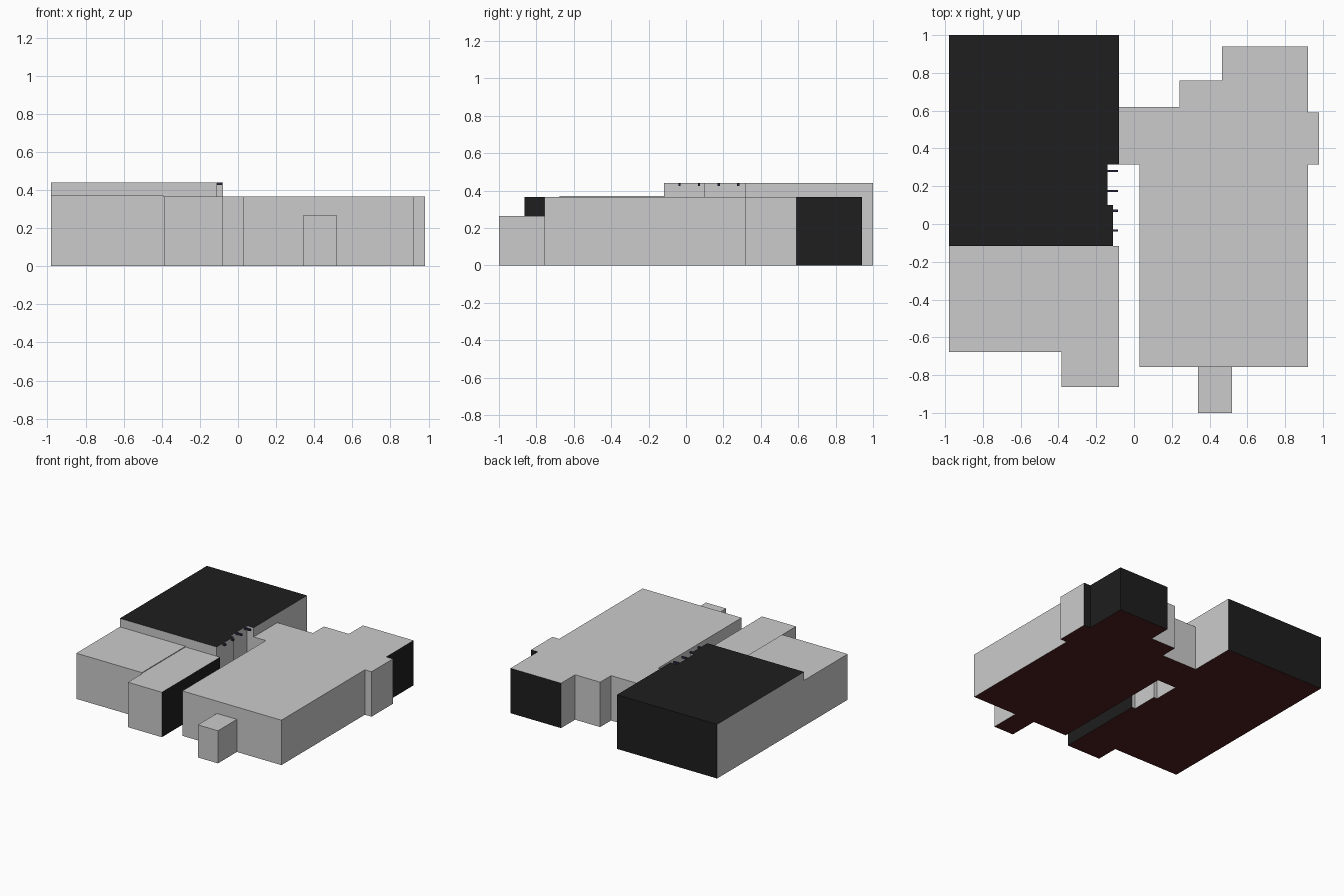
import bpy, bmesh

if "Cube" in bpy.data.objects:
    bpy.data.objects.remove(bpy.data.objects["Cube"])


def material(name, rgb):
    m = bpy.data.materials.new(name)
    m.diffuse_color = (*rgb, 1)
    m.use_nodes = True
    m.node_tree.nodes["Principled BSDF"].inputs["Base Color"].default_value = m.diffuse_color
    return m


GREY = material("grey", (0.6, 0.6, 0.6))
BLACK = material("black", (0.013, 0.013, 0.013))
RED = material("dark_red", (0.08, 0.015, 0.015))
NAVY = material("navy", (0.03, 0.025, 0.06))


def prism(name, pts, z0, z1, dark=(), skip=(), top=0, base=2):
    """Extruded counter-clockwise outline; side i runs from point i to i+1."""
    bm = bmesh.new()
    lo = [bm.verts.new((x, y, z0)) for x, y in pts]
    hi = [bm.verts.new((x, y, z1)) for x, y in pts]
    bm.faces.new(lo[::-1]).material_index = base
    bm.faces.new(hi).material_index = top
    n = len(pts)
    for i in range(n):
        if i in skip:
            continue
        j = (i + 1) % n
        f = bm.faces.new((lo[i], lo[j], hi[j], hi[i]))
        f.material_index = 1 if i in dark else 0
    me = bpy.data.meshes.new(name)
    bm.to_mesh(me)
    bm.free()
    for m in (GREY, BLACK, RED, NAVY):
        me.materials.append(m)
    ob = bpy.data.objects.new(name, me)
    bpy.context.collection.objects.link(ob)
    return ob


def rect(x0, x1, y0, y1):
    return [(x0, y0), (x1, y0), (x1, y1), (x0, y1)]


H = 0.365

# Tall rear-left hall with a stepped recess on its inner side
prism("tall_hall", [(-0.98, -0.117), (-0.11, -0.117), (-0.11, 0.1), (-0.14, 0.1),
                    (-0.14, 0.315), (-0.08, 0.315), (-0.08, 1), (-0.98, 1)],
      0, 0.44, dark={6}, top=1)

# Low front-left wing
prism("front_wing", [(-0.98, -0.677), (-0.385, -0.677), (-0.385, -0.863),
                     (-0.08, -0.863), (-0.08, -0.117), (-0.98, -0.117)],
      0, H, dark={3})
# Slightly raised roof sheet on the wing
prism("wing_roof", rect(-0.98, -0.39, -0.677, -0.117), H, 0.371, skip={2}, base=0)

# Right-hand main building
prism("main_building", [(0.03, -0.757), (0.92, -0.757), (0.92, 0.315), (0.98, 0.315),
                        (0.98, 0.59), (0.92, 0.59), (0.92, 0.94), (0.465, 0.94),
                        (0.465, 0.76), (0.24, 0.76), (0.24, 0.62), (-0.08, 0.62),
                        (-0.08, 0.315), (0.03, 0.315)],
      0, H, dark={4, 5, 6}, skip={11})

# Entrance porch
prism("porch", rect(0.34, 0.52, -1, -0.757), 0, 0.265, skip={2})

# Thin slats across the recess at roof level
for i, y in enumerate((-0.035, 0.07, 0.175, 0.28)):
    x0 = -0.11 if i < 2 else -0.14
    slat = prism(f"slat_{i + 1}", rect(x0, -0.085, y - 0.006, y + 0.006), 0.425, 0.44)
    for f in slat.data.polygons:
        f.material_index = 3
